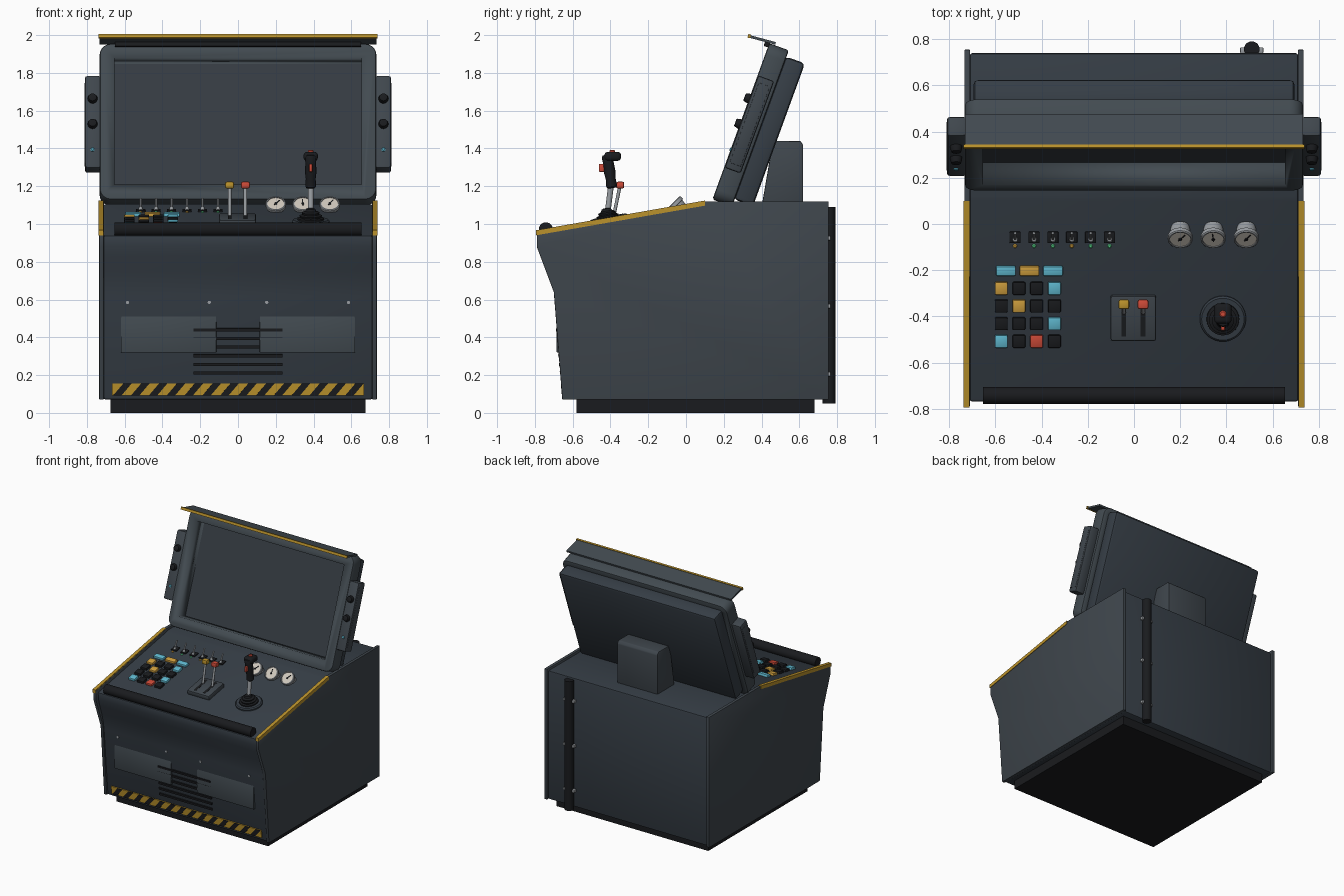
import bpy, bmesh, math
from mathutils import Matrix, Vector

if "Cube" in bpy.data.objects:
    bpy.data.objects.remove(bpy.data.objects["Cube"])

T = Matrix.Translation
def RX(deg): return Matrix.Rotation(math.radians(deg), 4, 'X')
I = Matrix.Identity(4)
MON = T((0, .14, 1.13)) @ RX(-20)       # monitor frame: y = depth, z = up the screen
DECK = T((0, 0, 1.075)) @ RX(10.2)      # sloped control deck frame
FRONT = T((0, -.645, .07)) @ RX(5.2)    # leaning front face frame

def mat(name, c):
    m = bpy.data.materials.new(name)
    m.diffuse_color = (*c, 1)
    m.use_nodes = True
    m.node_tree.nodes["Principled BSDF"].inputs["Base Color"].default_value = m.diffuse_color
    return m
BODY = mat("body_paint", (.036, .047, .060))
SIDE = mat("side_paint", (.050, .062, .074))
FRAME = mat("frame_paint", (.055, .070, .082))
SCREEN = mat("screen_glass", (.035, .044, .054))
DARK = mat("black_plastic", (.010, .011, .013))
PANEL = mat("deck_black", (.013, .018, .020))
YELLOW = mat("hazard_yellow", (.50, .29, .025))
AMBER = mat("amber", (.65, .36, .05))
CYAN = mat("cyan", (.12, .50, .65))
RED = mat("red", (.62, .07, .04))
GREEN = mat("green", (.10, .65, .25))
STEEL = mat("steel", (.32, .34, .36))
DIAL = mat("dial", (.62, .57, .50))

def finish(name, bm, m, M=I, bevel=0, seg=2):
    bmesh.ops.recalc_face_normals(bm, faces=bm.faces[:])
    if bevel:
        edges = [e for e in bm.edges if e.calc_face_angle(0) > math.radians(30)]
        bmesh.ops.bevel(bm, geom=edges, offset=bevel, segments=seg, affect='EDGES', profile=.5)
    bm.transform(M)
    me = bpy.data.meshes.new(name)
    bm.to_mesh(me)
    bm.free()
    me.shade_smooth()
    me.set_sharp_from_angle(angle=math.radians(32))
    me.materials.append(m)
    ob = bpy.data.objects.new(name, me)
    bpy.context.collection.objects.link(ob)
    return ob

def box(name, c, s, m, M=I, bevel=0, seg=2):
    bm = bmesh.new()
    bmesh.ops.create_cube(bm, size=1)
    bm.transform(Matrix.Diagonal((*s, 1)))
    return finish(name, bm, m, M @ T(c), bevel, seg)

def prism(name, pts, x0, x1, m, M=I, bevel=0):
    """Extrude a (y, z) profile from x0 to x1."""
    bm = bmesh.new()
    f = bm.faces.new([bm.verts.new((x0, y, z)) for y, z in pts])
    r = bmesh.ops.extrude_face_region(bm, geom=[f])
    bmesh.ops.translate(bm, verts=[v for v in r['geom'] if isinstance(v, bmesh.types.BMVert)], vec=(x1 - x0, 0, 0))
    return finish(name, bm, m, M, bevel)

def lathe(name, pts, m, M=I, n=24):
    """Revolve an (r, z) profile about z, with closed ends."""
    bm = bmesh.new()
    rings = [[bm.verts.new((r * math.cos(2 * math.pi * k / n), r * math.sin(2 * math.pi * k / n), z))
              for k in range(n)] for r, z in pts]
    for a, b in zip(rings, rings[1:]):
        for k in range(n):
            bm.faces.new((a[k], a[(k + 1) % n], b[(k + 1) % n], b[k]))
    bm.faces.new(rings[0])
    bm.faces.new(rings[-1])
    return finish(name, bm, m, M)

def rod(name, p, q, r, m, M=I, n=16):
    p, q = Vector(p), Vector(q)
    rot = (q - p).to_track_quat('Z', 'Y').to_matrix().to_4x4()
    return lathe(name, [(r, 0), (r, (q - p).length)], m, M @ T(p) @ rot, n)

# Cabinet
box("plinth", (0, .05, .04), (1.35, 1.26, .08), DARK)
prism("cabinet_body", [(-.645, .07), (-.695, .62), (-.705, .68), (-.724, .75), (-.752, .83), (-.766, .885),
      (-.77, .94), (.10, 1.097), (.12, 1.105), (.74, 1.105), (.74, .07)], -.712, .712, BODY, bevel=.012)
for s, tag in ((-1, "left"), (1, "right")):
    prism("side_panel_" + tag, [(-.655, .07), (-.70, .64), (-.79, .88), (-.79, .96), (.10, 1.12), (.755, 1.12),
          (.755, .07)], s * .71, s * .735, SIDE, bevel=.004)
    prism("side_trim_" + tag, [(-.794, .94), (-.794, .967), (.10, 1.124), (.10, 1.097)], s * .712, s * .739, YELLOW)

# Front face: plates, screws, vents, hazard strip
for s, tag in ((-1, "left"), (1, "right")):
    box("access_plate_" + tag, (s * .3675, -.67, .43), (.505, .03, .22), FRAME, bevel=.003)
    for x in (.152, .585):
        rod("plate_screw_" + tag, (s * x, -.67, .585), (s * x, -.697, .585), .009, STEEL, n=10)
for i in range(6):
    box("vent_slat", (0, -.002, .372 - i * .046), (.47, .016, .016), DARK, FRONT)
box("hazard_strip", (0, -.003, .055), (1.335, .01, .062), YELLOW, FRONT)
shear = Matrix.Identity(4)
shear[0][2] = .85
for i in range(14):
    box("hazard_stripe", (0, 0, 0), (.044, .008, .062), DARK, FRONT @ T((-.612 + i * .0945, -.006, .055)) @ shear)

# Control deck
box("control_panel", (0, -.342, -.009), (1.29, .745, .02), PANEL, DECK, bevel=.003)
rod("wrist_rest", (-.655, -.742, .972), (.655, -.742, .972), .037, DARK, n=24)
for i, c in enumerate((AMBER, GREEN, GREEN, AMBER, GREEN, GREEN)):
    x = -.515 + i * .0818
    box("toggle_base", (x, -.058, .005), (.048, .05, .014), DARK, DECK, bevel=.003)
    rod("toggle_collar", (x, -.07, .01), (x, -.062, .024), .011, STEEL, DECK, 12)
    rod("toggle_lever", (x, -.066, .018), (x, -.028, .066), .006, STEEL, DECK, 10)
    lathe("toggle_lamp", [(.009, 0), (.009, .006), (.005, .010)], c, DECK @ T((x, -.096, 0)), 12)
for i, c in enumerate((CYAN, AMBER, CYAN)):
    box("wide_key", (-.555 + i * .102, -.204, .010), (.085, .042, .024), c, DECK, bevel=.005)
keys = ("A..C", ".A..", "...C", "C.R.")
for r, row in enumerate(keys):
    for k, ch in enumerate(row):
        box("square_key", (-.575 + k * .0767, -.281 - r * .0777, .010), (.056, .056, .024),
            {"A": AMBER, "C": CYAN, "R": RED, ".": DARK}[ch], DECK, bevel=.006)
for x, ang in ((.20, -40), (.343, 5), (.486, -35)):
    G = DECK @ T((x, -.055, .038)) @ RX(35)
    lathe("gauge_case", [(.042, -.06), (.046, -.012), (.054, -.010), (.054, .008), (.050, .012), (.045, .012),
                         (.045, .005)], STEEL, G, 32)
    lathe("gauge_dial", [(.0445, 0), (.0445, .007)], DIAL, G, 32)
    box("gauge_needle", (0, .010, .009), (.005, .045, .003), DARK, G @ Matrix.Rotation(math.radians(ang), 4, 'Z'))
    lathe("gauge_hub", [(.007, .006), (.007, .012)], DARK, G, 12)

# Twin throttle
box("throttle_base", (-.003, -.41, .018), (.197, .20, .04), SIDE, DECK, bevel=.01)
for x, c in ((-.044, YELLOW), (.039, RED)):
    box("throttle_slot", (x, -.41, .037), (.02, .155, .005), DARK, DECK)
    rod("throttle_lever", (x, -.385, 1.03), (x, -.35, 1.20), .009, STEEL)
    box("throttle_handle", (x, -.348, 1.206), (.047, .042, .036), c, bevel=.009)

# Joystick
J = DECK @ T((.385, -.415, 0))
lathe("stick_base", [(.10, 0), (.10, .014), (.092, .022), (.072, .022)], BODY, J, 36)
lathe("stick_boot", [(.072, .015), (.070, .030), (.056, .034), (.060, .044), (.044, .050), (.047, .060), (.030, .068),
                     (.024, .080), (.014, .084)], DARK, J, 28)
rod("stick_shaft", (.385, -.415, 1.06), (.385, -.395, 1.22), .015, STEEL)
K = T((.385, -.392, 1.19)) @ RX(8)
lathe("stick_grip", [(.022, 0), (.029, .008), (.026, .05), (.031, .09), (.028, .13), (.031, .165), (.025, .178)],
      DARK, K, 20)
box("stick_head", (.385, -.388, 1.358), (.076, .088, .048), DARK, bevel=.018, seg=3)
box("stick_trigger", (.385, -.446, 1.297), (.018, .03, .042), RED, bevel=.005)
lathe("stick_top_button", [(.015, 0), (.015, .014), (.010, .019)], RED, T((.385, -.39, 1.374)), 16)

# Monitor: rounded bezel with opening, screen, rear shell, neck
bm = bmesh.new()
bmesh.ops.create_cube(bm, size=1)
bm.transform(Matrix.Diagonal((1.465, .11, .88, 1)))
bmesh.ops.bevel(bm, geom=[e for e in bm.edges if abs(e.verts[0].co.y - e.verts[1].co.y) > .05],
                offset=.06, segments=5, affect='EDGES', profile=.5)
bezel = finish("monitor_bezel", bm, FRAME, MON @ T((0, .055, .44)), .012)
cutter = box("opening_cutter", (0, .05, .4425), (1.31, .3, .715), DARK, MON)
cutter.hide_render = True
mod = bezel.modifiers.new("opening", 'BOOLEAN')
mod.operation, mod.object, mod.solver = 'DIFFERENCE', cutter, 'EXACT'
bpy.context.view_layer.objects.active = bezel
bpy.ops.object.modifier_apply(modifier="opening")
bpy.data.objects.remove(cutter)
box("screen", (0, .108, .4425), (1.34, .01, .74), SCREEN, MON)
box("monitor_rear_shell", (0, .16, .442), (1.39, .108, .804), BODY, MON, bevel=.02)
prism("monitor_neck", [(.40, 1.09), (.62, 1.09), (.62, 1.42), (.605, 1.44), (.46, 1.44)], -.18, .18, SIDE, bevel=.006)

# Visor hood
V = T((0, .40, 1.976)) @ RX(-15)
box("visor", (0, .004, 0), (1.465, .145, .014), FRAME, V)
box("visor_trim", (0, -.068, .001), (1.478, .014, .020), YELLOW, V)
box("visor_mount", (0, .035, -.015), (1.30, .03, .03), DARK, V)

# Side control pods
for s, tag in ((-1, "left"), (1, "right")):
    box("pod_" + tag, (s * .768, .048, .44), (.084, .09, .52), SIDE, MON, bevel=.012)
    box("pod_cover_" + tag, (s * .809, .05, .44), (.006, .062, .45), SIDE, MON, bevel=.002)
    for z in (.425, .568):
        lathe("pod_knob_" + tag, [(.026, 0), (.026, .012), (.021, .03), (.017, .032)], DARK,
              MON @ T((s * .77, .006, z)) @ RX(90), 20)
    lathe("pod_lamp_" + tag, [(.011, 0), (.011, .006), (.006, .010)], CYAN, MON @ T((s * .77, .005, .282)) @ RX(90), 14)

# Rear cable conduit with clamps
rod("cable_conduit", (.51, .757, .05), (.51, .757, 1.09), .034, DARK, n=20)
for z in (.205, .565, .925):
    box("conduit_clamp", (.51, .752, z), (.10, .026, .024), STEEL, bevel=.004)
